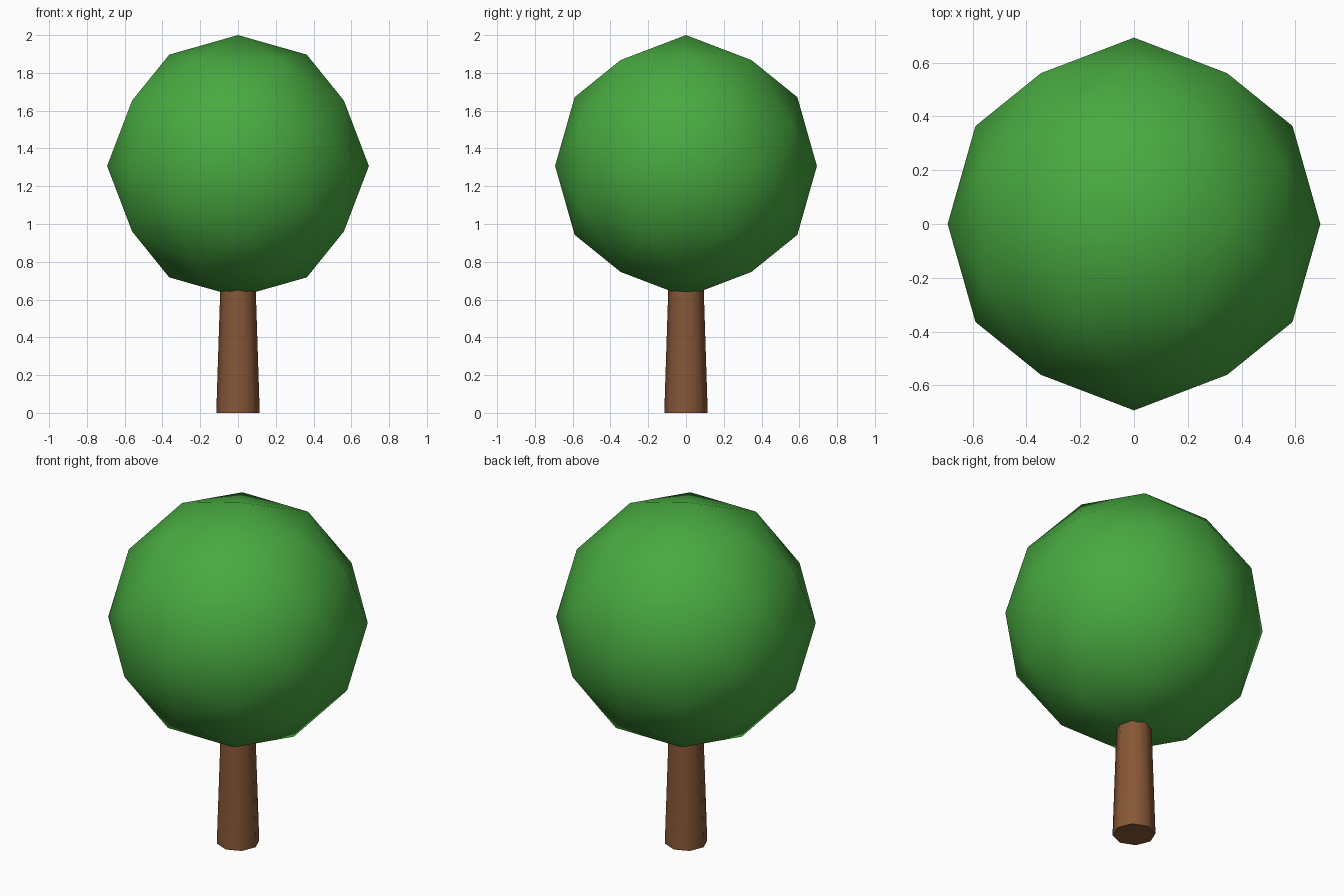
import bpy
import bmesh
import math
from mathutils import Vector

cube = bpy.data.objects.get("Cube")
if cube:
    bpy.data.objects.remove(cube, do_unlink=True)


def make_material(name, color):
    mat = bpy.data.materials.new(name)
    mat.use_nodes = True
    mat.diffuse_color = (*color, 1)
    bsdf = mat.node_tree.nodes["Principled BSDF"]
    bsdf.inputs["Base Color"].default_value = (*color, 1)
    bsdf.inputs["Roughness"].default_value = 0.9
    return mat


def add_part(name, bm, mat, location):
    bmesh.ops.recalc_face_normals(bm, faces=bm.faces)
    mesh = bpy.data.meshes.new(name)
    bm.to_mesh(mesh)
    bm.free()
    mesh.materials.append(mat)
    obj = bpy.data.objects.new(name, mesh)
    obj.location = location
    bpy.context.collection.objects.link(obj)
    bpy.ops.object.select_all(action="DESELECT")
    obj.select_set(True)
    bpy.context.view_layer.objects.active = obj
    bpy.ops.object.shade_smooth_by_angle(angle=math.radians(60))
    return obj


leaf_green = make_material("leaf green", (0.065, 0.40, 0.052))
bark_brown = make_material("bark brown", (0.24, 0.095, 0.037))

# Trunk: tapered eight-sided cylinder reaching into the crown
height = 0.87
bm = bmesh.new()
bmesh.ops.create_cone(bm, cap_ends=True, segments=8,
                      radius1=0.115, radius2=0.087, depth=height)
add_part("trunk", bm, bark_brown, (0, 0, height / 2))

# Crown: axis-aligned icosahedron, split once and pushed out to a sphere
radius = 0.693
golden = (1 + math.sqrt(5)) / 2
bm = bmesh.new()
for a in (-1, 1):
    for b in (-golden, golden):
        for corner in ((a, 0, b), (0, b, a), (b, a, 0)):
            bm.verts.new(corner)
bmesh.ops.convex_hull(bm, input=bm.verts)
bmesh.ops.subdivide_edges(bm, edges=bm.edges[:], cuts=1, use_grid_fill=True)
for v in bm.verts:
    v.co = Vector(v.co).normalized() * radius
add_part("crown", bm, leaf_green, (0, 0, 2 - radius))
